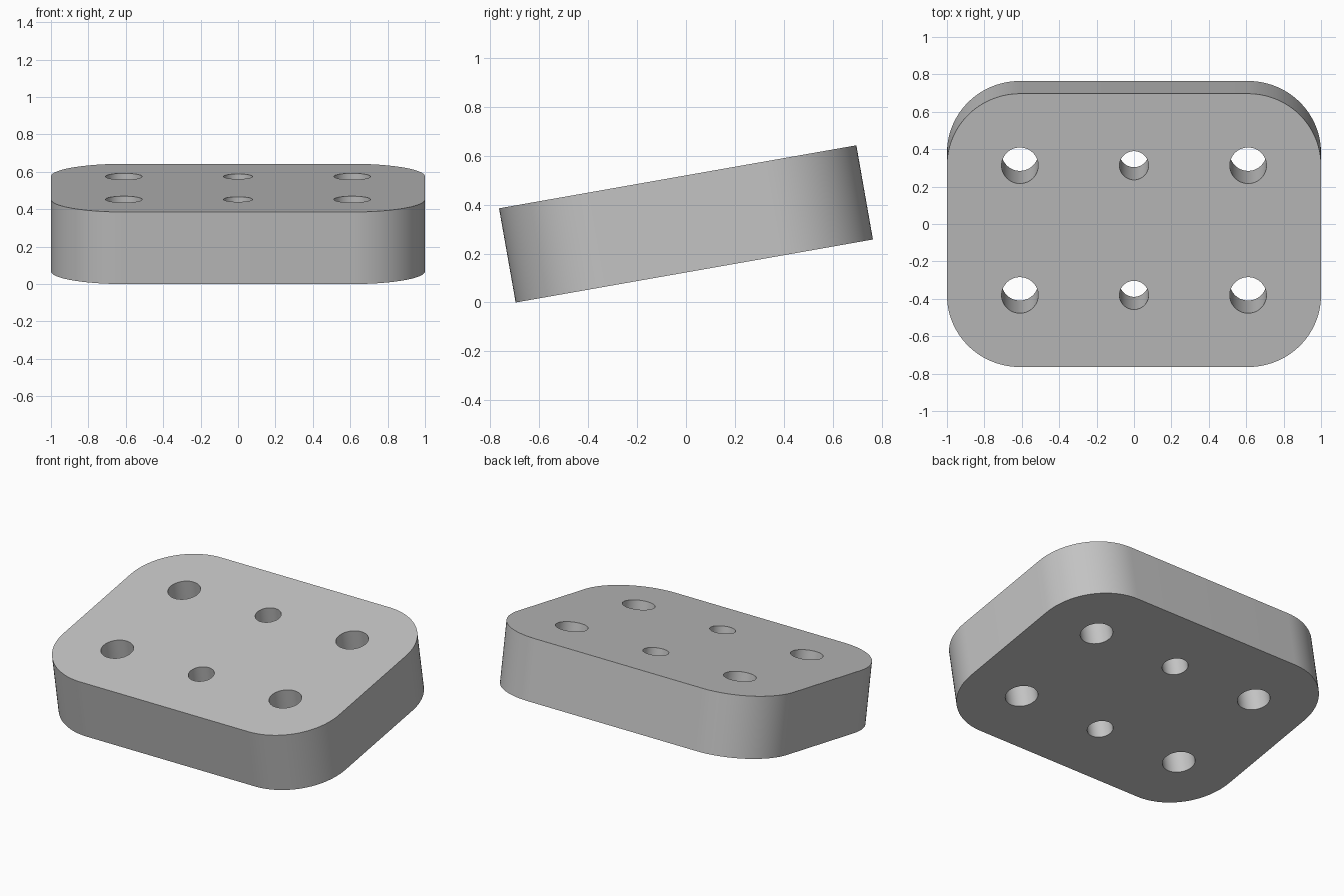
import bpy
import bmesh
from math import sin, cos, pi, radians
from mathutils import Matrix

cube = bpy.data.objects.get("Cube")
if cube:
    bpy.data.objects.remove(cube, do_unlink=True)

HALF_X, HALF_Y, THICK = 1.0, 0.742, 0.391
CORNER = 0.39
HOLE_X, HOLE_Y = HALF_X - CORNER, HALF_Y - CORNER
TILT = radians(10)


def arc(cx, cy, radius, start, sweep, count):
    """Points along an arc."""
    return [(cx + radius * cos(start + sweep * i / count),
             cy + radius * sin(start + sweep * i / count)) for i in range(count + 1)]


def add_loop(bm, points):
    """Closed ring of edges in the z = 0 plane."""
    verts = [bm.verts.new((x, y, 0)) for x, y in points]
    return [bm.edges.new((v, verts[i - 1])) for i, v in enumerate(verts)]


bm = bmesh.new()

# Rounded outline
outline = []
for i, (sx, sy) in enumerate([(1, 1), (-1, 1), (-1, -1), (1, -1)]):
    outline += arc(sx * HOLE_X, sy * HOLE_Y, CORNER, i * pi / 2, pi / 2, 24)
edges = add_loop(bm, outline)

# Two rows of through holes: large at the ends, small in the middle
for y in (-HOLE_Y, HOLE_Y):
    for x, radius in ((-HOLE_X, 0.098), (0, 0.078), (HOLE_X, 0.098)):
        edges += add_loop(bm, arc(x, y, radius, 0, 2 * pi, 48)[:-1])

# Fill the face around the holes and give it thickness
bmesh.ops.triangle_fill(bm, use_beauty=True, edges=edges, normal=(0, 0, 1))
result = bmesh.ops.extrude_face_region(bm, geom=bm.faces[:], use_keep_orig=True)
top = [g for g in result["geom"] if isinstance(g, bmesh.types.BMVert)]
bmesh.ops.translate(bm, vec=(0, 0, THICK), verts=top)
bmesh.ops.recalc_face_normals(bm, faces=bm.faces[:])

# Centre, tilt up towards the back and rest the front edge on the ground
bmesh.ops.translate(bm, vec=(0, 0, -THICK / 2), verts=bm.verts[:])
bmesh.ops.transform(bm, matrix=Matrix.Rotation(TILT, 4, "X"), verts=bm.verts[:])
lowest = min(v.co.z for v in bm.verts)
bmesh.ops.translate(bm, vec=(0, 0, -lowest), verts=bm.verts[:])

mesh = bpy.data.meshes.new("mounting_plate")
bm.to_mesh(mesh)
bm.free()
plate = bpy.data.objects.new("mounting_plate", mesh)
bpy.context.collection.objects.link(plate)

# Plain grey finish
grey = bpy.data.materials.new("light grey")
grey.use_nodes = True
colour = (0.55, 0.55, 0.55, 1)
grey.diffuse_color = colour
grey.node_tree.nodes["Principled BSDF"].inputs["Base Color"].default_value = colour
mesh.materials.append(grey)

bpy.ops.object.select_all(action="DESELECT")
plate.select_set(True)
bpy.context.view_layer.objects.active = plate
bpy.ops.object.shade_smooth_by_angle(angle=radians(30))
